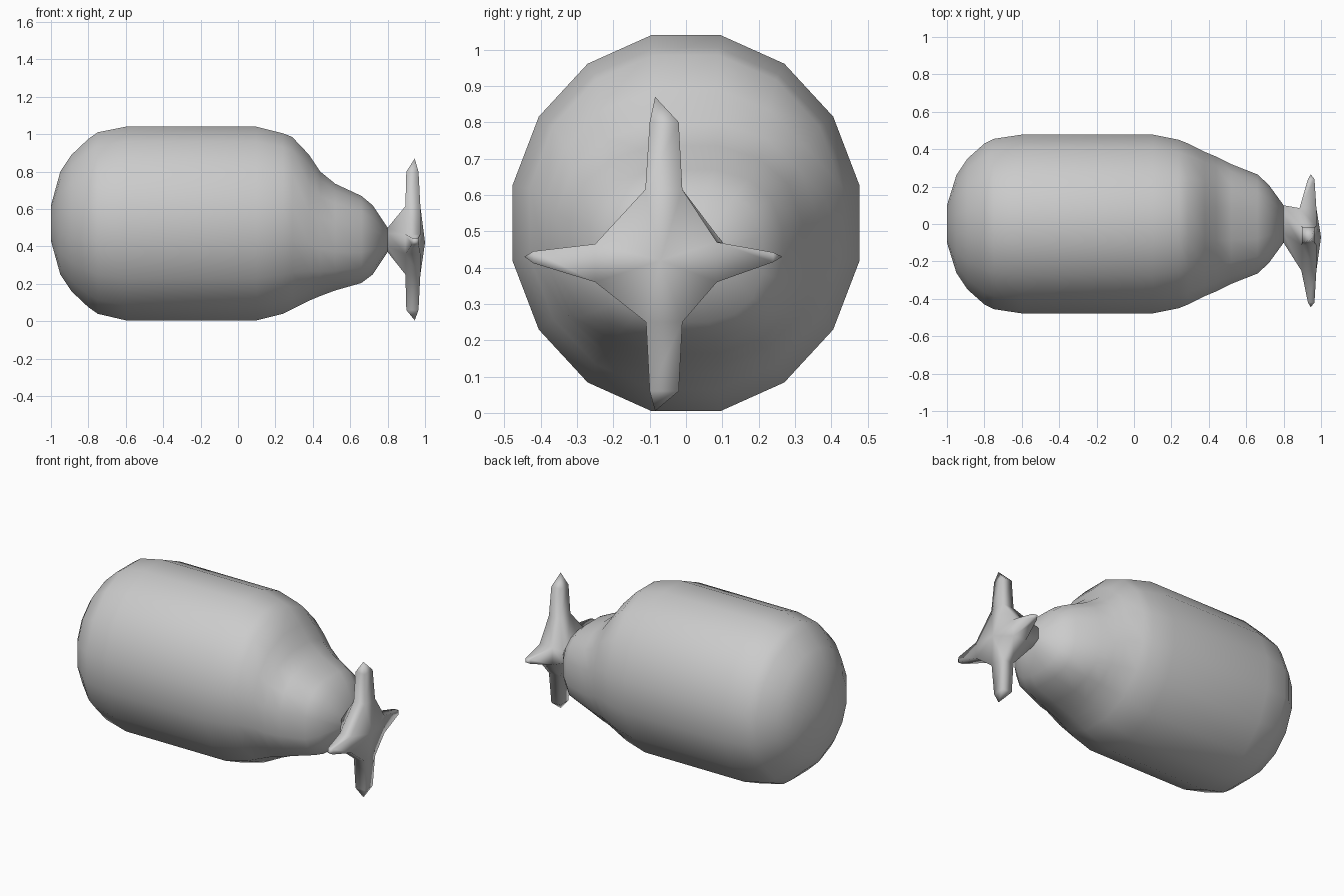
import bpy, bmesh
from math import sin, cos, pi, copysign

cube = bpy.data.objects.get("Cube")
if cube:
    bpy.data.objects.remove(cube, do_unlink=True)

grey = bpy.data.materials.new("plain grey")
grey.use_nodes = True
GREY = (0.6, 0.6, 0.6, 1)
grey.diffuse_color = GREY
grey.node_tree.nodes["Principled BSDF"].inputs["Base Color"].default_value = GREY


def finish(name, bm, angle):
    bmesh.ops.recalc_face_normals(bm, faces=bm.faces)
    mesh = bpy.data.meshes.new(name)
    bm.to_mesh(mesh)
    bm.free()
    mesh.materials.append(grey)
    obj = bpy.data.objects.new(name, mesh)
    bpy.context.collection.objects.link(obj)
    bpy.ops.object.select_all(action='DESELECT')
    obj.select_set(True)
    bpy.context.view_layer.objects.active = obj
    bpy.ops.object.shade_smooth_by_angle(angle=angle)
    return obj


def bridge(bm, a, b):
    n = len(a)
    for i in range(n):
        bm.faces.new((a[i], a[(i + 1) % n], b[(i + 1) % n], b[i]))


# Body: sixteen-sided sections along x (x, half width, bottom, top, squareness)
SECTIONS = [
    (-1.0, .10, .43, .62, 1), (-.95, .26, .25, .80, 1), (-.89, .35, .16, .89, 1),
    (-.80, .43, .075, .975, 1), (-.75, .455, .04, 1.01, 1), (-.6, .478, .005, 1.04, 1),
    (.10, .478, .005, 1.04, 1), (.24, .45, .04, 1.005, 1), (.29, .43, .065, .985, .97),
    (.38, .385, .11, .89, .92), (.44, .36, .135, .80, .87), (.52, .32, .165, .735, .8),
    (.66, .265, .205, .67, .75), (.72, .21, .25, .62, .78), (.80, .10, .37, .50, .9)]
SIDES = 16
bm = bmesh.new()
rings = []
for x, half, low, high, power in SECTIONS:
    reach = cos(pi / SIDES) ** power
    ring = []
    for i in range(SIDES):
        t = (i + .5) * 2 * pi / SIDES
        c = copysign(abs(cos(t)) ** power, cos(t)) / reach
        s = copysign(abs(sin(t)) ** power, sin(t)) / reach
        ring.append(bm.verts.new((x, half * c, (low + high) / 2 + (high - low) / 2 * s)))
    rings.append(ring)
for a, b in zip(rings, rings[1:]):
    bridge(bm, a, b)
bm.faces.new(rings[0])
bm.faces.new(rings[-1])
finish("body", bm, pi / 2)

# Tail: hub outline in (y, z), in pairs that form the four blade roots
OUTLINE = [(.085, .36), (.085, .47), (-.01, .615), (-.112, .615),
           (-.25, .465), (-.25, .36), (-.11, .25), (-.01, .25)]
NECK = [(.10, .40), (.10, .47), (.05, .50), (-.05, .50),
        (-.10, .47), (-.10, .40), (-.05, .37), (.05, .37)]
bm = bmesh.new()
neck = [bm.verts.new((.80, y, z)) for y, z in NECK]
back = [bm.verts.new((.885 if y > 0 else .895, y, z)) for y, z in OUTLINE]
front = [bm.verts.new((.975, y, z)) for y, z in OUTLINE]
bm.faces.new(neck)
bridge(bm, neck, back)
hub_centre = bm.verts.new((1.0, -.07, .42))
for i in range(8):
    bm.faces.new((front[i], front[(i + 1) % 8], hub_centre))
# Webs between neighbouring blades
for i in (1, 3, 5, 7):
    j = (i + 1) % 8
    bm.faces.new((back[i], back[j], front[j], front[i]))
# Blades: root, shoulder pair in (y, z), pointed tip
BLADES = [((.24, .415), (.24, .442), (.265, .43)), ((-.02, .80), (-.10, .80), (-.085, .87)),
          ((-.42, .445), (-.42, .412), (-.445, .43)), ((-.10, .06), (-.02, .06), (-.085, .005))]
for k, (p, q, tip) in enumerate(BLADES):
    i, j = 2 * k, 2 * k + 1
    root = [back[i], back[j], front[j], front[i]]
    shoulder = [bm.verts.new((x, *yz)) for x, yz in
                ((.90 + .03 * (k % 2 == 0), p), (.90 + .03 * (k % 2 == 0), q), (.965, q), (.965, p))]
    bridge(bm, root, shoulder)
    point = bm.verts.new((.945, *tip))
    for n in range(4):
        bm.faces.new((shoulder[n], shoulder[(n + 1) % 4], point))
finish("tail_fins", bm, pi / 2)
